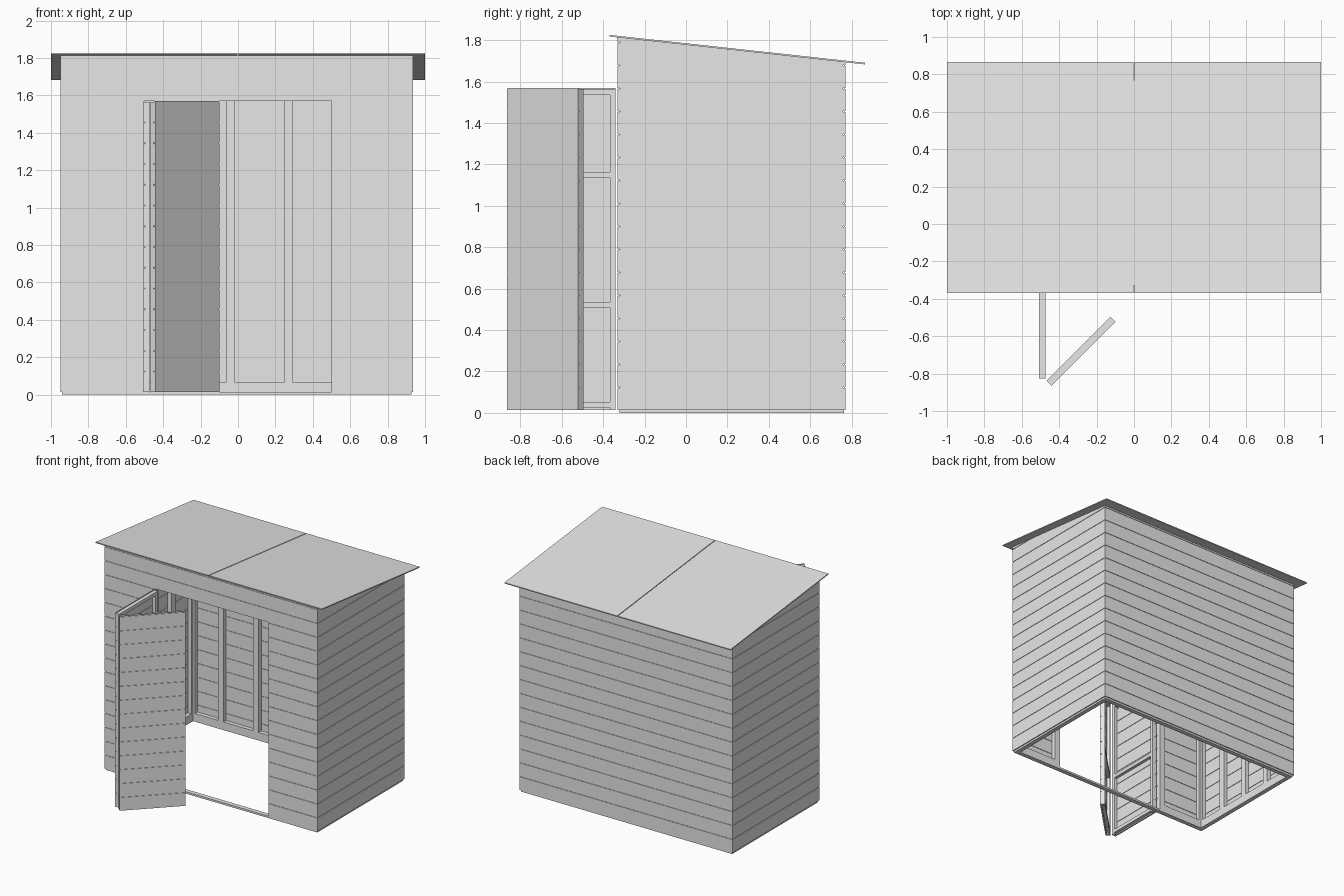
import bpy, bmesh
from math import radians
from mathutils import Matrix, Vector

if "Cube" in bpy.data.objects:
    bpy.data.objects.remove(bpy.data.objects["Cube"], do_unlink=True)

grey = bpy.data.materials.new("pale grey")
grey.use_nodes = True
grey.diffuse_color = (0.8, 0.8, 0.8, 1)
grey.node_tree.nodes["Principled BSDF"].inputs["Base Color"].default_value = grey.diffuse_color

# Main dimensions
LEFT, RIGHT, FRONT, BACK = -0.95, 0.935, -0.33, 0.77
WIDTH, DEPTH = RIGHT - LEFT, BACK - FRONT
SILL, PITCH, HEAD, TALL = 0.015, 0.111, 1.569, 1.9
BOARD, STUD, FRAME = 0.012, 0.05, 0.032
GROOVE = 0.006
EAVE, SLOPE, ROOF_T = 1.825, 0.109, 0.008
ROOF_FRONT, ROOF_BACK = -0.37, 0.865


def roof_z(y):
    return EAVE - SLOPE * (y - ROOF_FRONT)


def finish(bm, name, origin=(0, 0), angle=0, clip=False):
    """Place a part, optionally trimming it under the roof slope."""
    bm.transform(Matrix.Translation((*origin, 0)) @ Matrix.Rotation(radians(angle), 4, 'Z'))
    if clip:
        cut = bmesh.ops.bisect_plane(
            bm, geom=bm.verts[:] + bm.edges[:] + bm.faces[:],
            plane_co=(0, ROOF_FRONT, EAVE - ROOF_T), plane_no=(0, SLOPE, 1),
            clear_outer=True)
        edges = [e for e in cut["geom_cut"] if isinstance(e, bmesh.types.BMEdge)]
        bmesh.ops.holes_fill(bm, edges=edges, sides=0)
    bmesh.ops.recalc_face_normals(bm, faces=bm.faces[:])
    mesh = bpy.data.meshes.new(name)
    bm.to_mesh(mesh)
    bm.free()
    mesh.materials.append(grey)
    ob = bpy.data.objects.new(name, mesh)
    bpy.context.collection.objects.link(ob)
    return ob


def prism(bm, profile, x0, x1):
    """Extrude a (depth, height) profile along x."""
    face = bm.faces.new([bm.verts.new((x0, y, z)) for y, z in profile])
    ext = bmesh.ops.extrude_face_region(bm, geom=[face], use_keep_orig=True)
    moved = [v for v in ext["geom"] if isinstance(v, bmesh.types.BMVert)]
    bmesh.ops.translate(bm, vec=(x1 - x0, 0, 0), verts=moved)


def box(bm, x0, x1, y0, y1, z0, z1):
    prism(bm, [(y0, z0), (y1, z0), (y1, z1), (y0, z1)], x0, x1)


def siding(bm, x0, x1, z0, z1):
    """Horizontal boards with a shallow groove at every joint."""
    z, a, b = z0, BOARD / 3, BOARD * 2 / 3
    while z < z1 - 0.01:
        t = z + PITCH
        prism(bm, [(0, z), (BOARD, z), (BOARD, t - GROOVE), (b, t - GROOVE),
                   (b, t), (a, t), (a, t - GROOVE), (0, t - GROOVE)], x0, x1)
        z = t


def framing(bm, x0, x1, z0, z1, studs, rails, size=STUD, thick=FRAME):
    """Uprights and rails fixed behind the boards."""
    for x in studs:
        box(bm, x, x + size, BOARD, BOARD + thick, z0, z1)
    for z in rails:
        box(bm, x0, x1, BOARD, BOARD + thick, z, z + size)


def spread(a, b, count):
    return [a + (b - STUD - a) * i / (count - 1) for i in range(count)]


# Front wall: two side panels and the board band over the doorway
door_l, door_r = -0.5 - LEFT, 0.5 - LEFT
bm = bmesh.new()
siding(bm, 0, door_l, SILL, HEAD)
siding(bm, door_r, WIDTH, SILL, HEAD)
siding(bm, 0, WIDTH, HEAD, TALL)
finish(bm, "front_siding", (LEFT, FRONT), 0, True)

bm = bmesh.new()
for a, b in ((BOARD, door_l), (door_r, WIDTH - BOARD)):
    framing(bm, a, b, SILL, HEAD, spread(a, b, 2), [SILL])
framing(bm, BOARD, WIDTH - BOARD, HEAD, TALL, spread(BOARD, WIDTH - BOARD, 5), [HEAD, 1.755])
finish(bm, "front_framing", (LEFT, FRONT), 0, True)

# Back wall
bm = bmesh.new()
siding(bm, 0, WIDTH, SILL, TALL)
finish(bm, "back_siding", (RIGHT, BACK), 180, True)
bm = bmesh.new()
framing(bm, BOARD, WIDTH - BOARD, SILL, TALL,
        [RIGHT - x - STUD for x in (-0.938, -0.685, -0.375, -0.065, 0.245, 0.555, 0.873)],
        [SILL, 1.64])
finish(bm, "back_framing", (RIGHT, BACK), 180, True)

# Side walls
for side, origin, angle in (("left", (RIGHT, FRONT), 90), ("right", (LEFT, BACK), 270)):
    bm = bmesh.new()
    siding(bm, BOARD, DEPTH - BOARD, SILL, TALL)
    finish(bm, side + "_siding", origin, angle, True)
    bm = bmesh.new()
    framing(bm, BOARD, DEPTH - BOARD, SILL, TALL, spread(BOARD, DEPTH - BOARD, 5), [SILL])
    finish(bm, side + "_framing", origin, angle, True)

# Ground sill running under all four walls
bm = bmesh.new()
inset, bar = 0.008, 0.036
for y in (FRONT + inset, BACK - inset - bar):
    box(bm, LEFT + inset, RIGHT - inset, y, y + bar, 0, SILL)
for x in (LEFT + inset, RIGHT - inset - bar):
    box(bm, x, x + bar, FRONT + inset + bar, BACK - inset - bar, 0, SILL)
finish(bm, "ground_sill")

# Rafters, trimmed to the slope
bm = bmesh.new()
for x in (LEFT + BOARD, -0.5, -0.025, 0.45, RIGHT - BOARD - STUD):
    y0, y1 = FRONT + BOARD, BACK - BOARD
    prism(bm, [(y0, roof_z(y0) - 0.06), (y1, roof_z(y1) - 0.06),
               (y1, TALL), (y0, TALL)], x, x + STUD)
finish(bm, "rafters", clip=True)

# Two thin roof sheets with a narrow seam
for name, x0, x1 in (("roof_sheet_right", -1, -0.003), ("roof_sheet_left", 0.003, 1)):
    bm = bmesh.new()
    f, b = roof_z(ROOF_FRONT), roof_z(ROOF_BACK)
    prism(bm, [(ROOF_FRONT, f - ROOF_T), (ROOF_BACK, b - ROOF_T),
               (ROOF_BACK, b), (ROOF_FRONT, f)], x0, x1)
    finish(bm, name)

# Folding door: two framed leaves, standing open
LEAF, RAIL = 0.485, 0.028
for name, origin, angle in (("door_leaf_inner", (-0.509, -0.34), -90),
                            ("door_leaf_outer", (-0.442, -0.865), 45)):
    bm = bmesh.new()
    siding(bm, 0, LEAF, SILL, HEAD)
    framing(bm, 0, LEAF, SILL, HEAD - GROOVE, [0, LEAF - RAIL],
            [SILL + 0.01, 0.508, 1.135, HEAD - GROOVE - RAIL], RAIL, 0.025)
    finish(bm, name, origin, angle)
